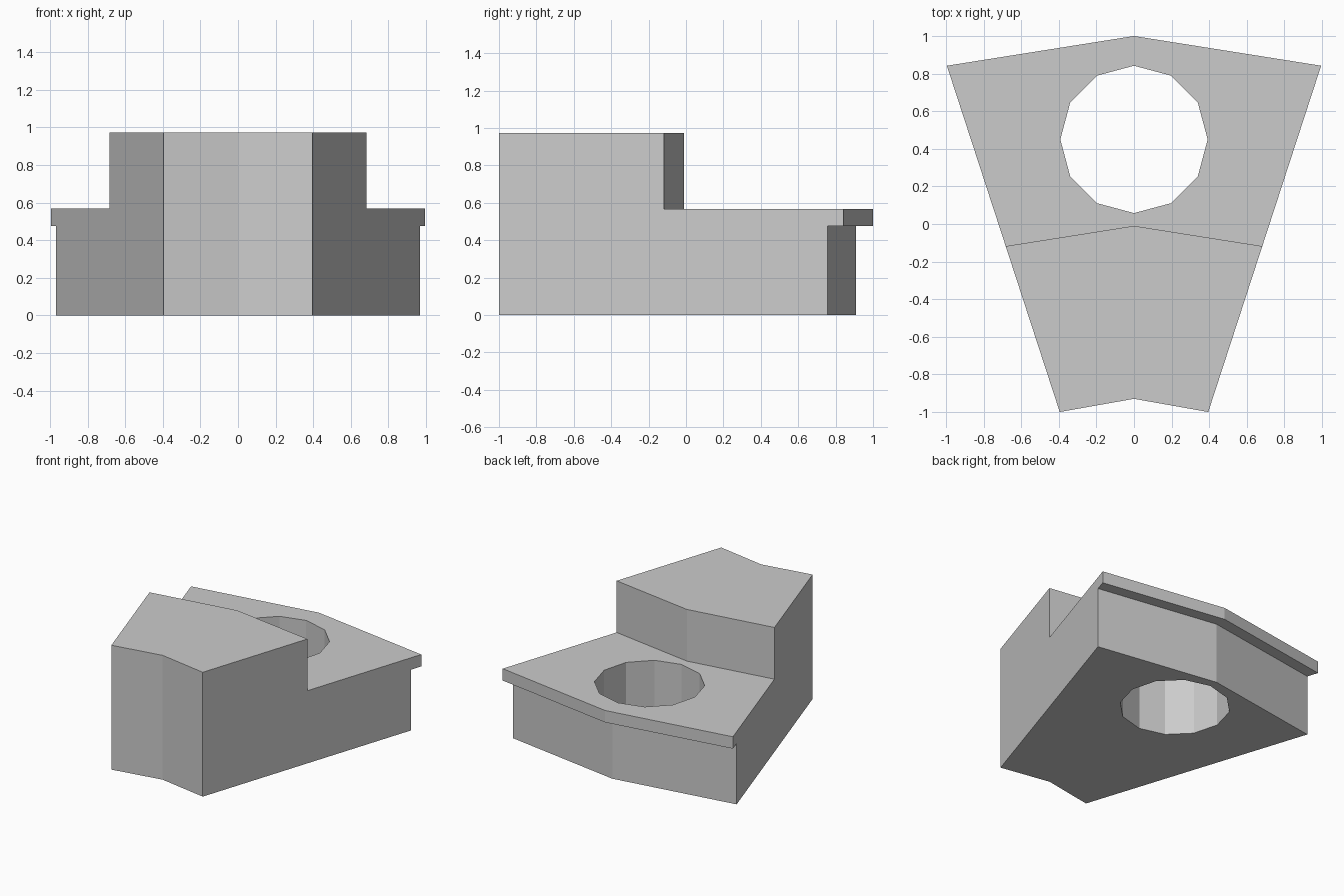
import bpy, bmesh, math

if "Cube" in bpy.data.objects:
    bpy.data.objects.remove(bpy.data.objects["Cube"])


def side_x(y):
    # the flanks flare outward in a straight line towards the back
    return 0.395 + 0.326 * (y + 1)


# stations along the depth: (y at the flanks, y on the centre line)
FRONT, STEP, UNDER, LIP = (-1, -0.93), (-0.118, -0.01), (0.757, 0.91), (0.842, 1.0)

# stepped side profile: station and height
profile = [(FRONT, 0), (UNDER, 0), (UNDER, 0.475), (LIP, 0.475),
           (LIP, 0.568), (STEP, 0.568), (STEP, 0.972), (FRONT, 0.972)]

# wedge block: loft the profile from left flank through centre to right flank
bm = bmesh.new()
cols = []
for sign in (-1, 0, 1):
    col = []
    for (edge_y, mid_y), z in profile:
        y = edge_y if sign else mid_y
        col.append(bm.verts.new((sign * side_x(y), y, z)))
    cols.append(col)
n = len(profile)
for a, b in zip(cols, cols[1:]):
    for i in range(n):
        j = (i + 1) % n
        bm.faces.new((a[i], a[j], b[j], b[i]))
bm.faces.new(cols[0])
bm.faces.new(cols[-1])
bmesh.ops.recalc_face_normals(bm, faces=bm.faces)
mesh = bpy.data.meshes.new("wedge_block")
bm.to_mesh(mesh)
bm.free()
block = bpy.data.objects.new("wedge_block", mesh)
bpy.context.collection.objects.link(block)

# twelve-sided through hole
bpy.ops.mesh.primitive_cylinder_add(vertices=12, radius=0.392, depth=2,
                                    location=(0, 0.45, 0.3))
cutter = bpy.context.object
cutter.name = "hole_cutter"
cutter.hide_render = True
mod = block.modifiers.new("hole", 'BOOLEAN')
mod.operation = 'DIFFERENCE'
mod.solver = 'EXACT'
mod.object = cutter
bpy.ops.object.select_all(action='DESELECT')
bpy.context.view_layer.objects.active = block
block.select_set(True)
bpy.ops.object.modifier_apply(modifier=mod.name)
bpy.data.objects.remove(cutter, do_unlink=True)
